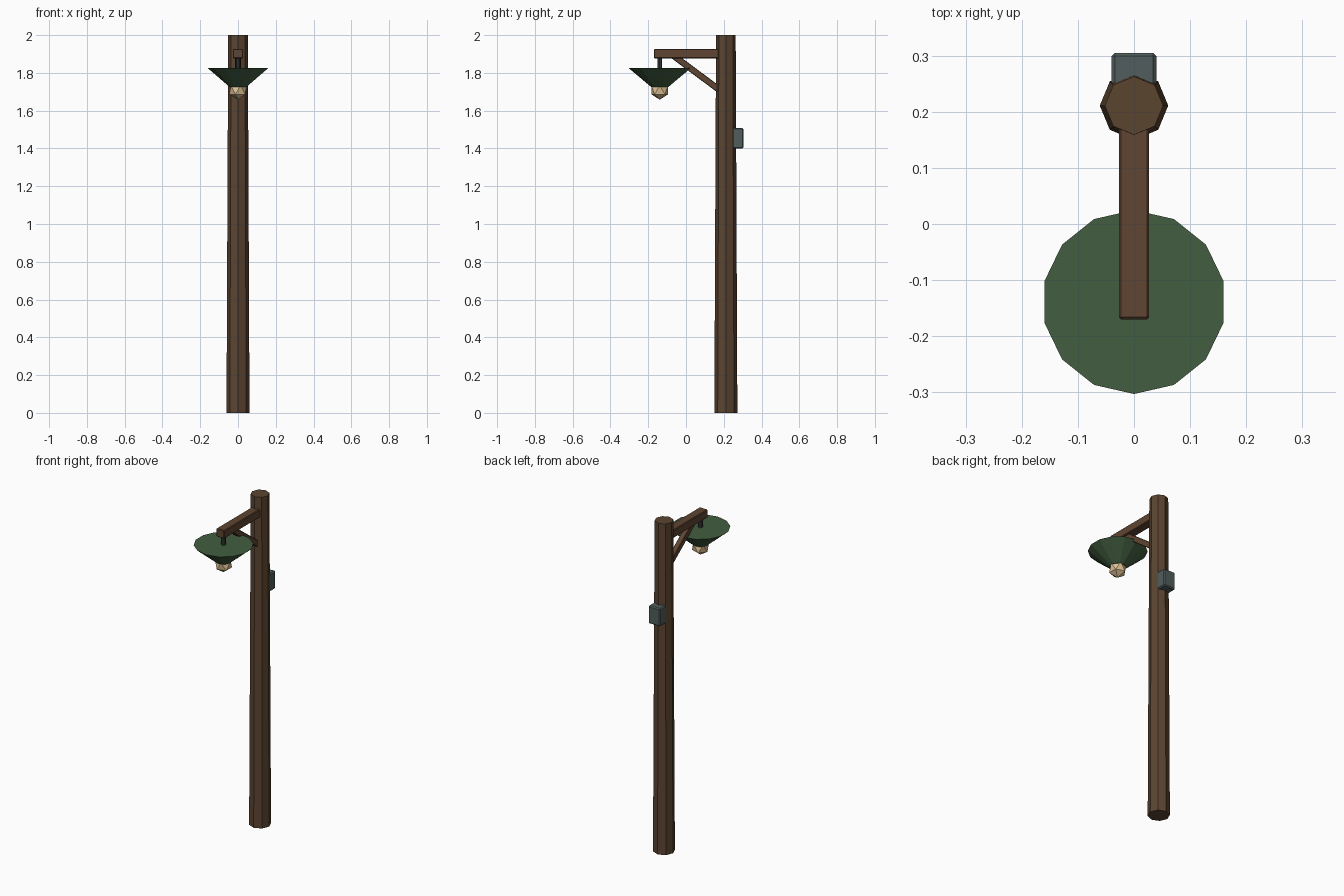
import bpy, math
from mathutils import Vector

if "Cube" in bpy.data.objects:
    bpy.data.objects.remove(bpy.data.objects["Cube"])


def material(name, color):
    m = bpy.data.materials.new(name)
    m.diffuse_color = (*color, 1)
    m.use_nodes = True
    m.node_tree.nodes["Principled BSDF"].inputs["Base Color"].default_value = m.diffuse_color
    return m


WOOD = material("dark_wood", (0.105, 0.058, 0.03))
ARM_WOOD = material("arm_wood", (0.115, 0.06, 0.032))
GREEN = material("green_enamel", (0.055, 0.11, 0.05))
METAL = material("dark_metal", (0.04, 0.045, 0.045))
BOX = material("box_metal", (0.085, 0.11, 0.11))
GLOW = material("warm_glass", (0.75, 0.55, 0.3))


def finish(name, mat):
    ob = bpy.context.object
    ob.name = name
    ob.data.materials.append(mat)
    return ob


def frustum(name, mat, sides, r_low, r_high, y, z0, z1):
    bpy.ops.mesh.primitive_cone_add(vertices=sides, radius1=r_low, radius2=r_high,
                                    depth=z1 - z0, location=(0, y, (z0 + z1) / 2))
    return finish(name, mat)


def block(name, mat, size, loc, tilt=0, bevel=0.004):
    bpy.ops.mesh.primitive_cube_add(size=1, location=loc, rotation=(tilt, 0, 0))
    ob = finish(name, mat)
    ob.scale = size
    bpy.ops.object.transform_apply(location=False, rotation=False, scale=True)
    if bevel:
        mod = ob.modifiers.new("soft_edges", 'BEVEL')
        mod.width = bevel
        mod.segments = 1
    return ob


POLE_Y, LAMP_Y = 0.211, -0.139

# Tapered octagonal pole
frustum("pole", WOOD, 8, 0.061, 0.052, POLE_Y, 0, 2)

# Horizontal arm
block("arm", ARM_WOOD, (0.054, 0.37, 0.05), (0, 0.015, 1.902))

# Diagonal brace between arm and pole
a, b = Vector((0, -0.068, 1.892)), Vector((0, 0.185, 1.704))
d = b - a
block("brace", ARM_WOOD, (0.032, d.length, 0.034), (a + b) / 2,
      tilt=math.atan2(d.z, d.y), bevel=0.003)

# Hanging stem, flared shade and bulb
frustum("stem", METAL, 8, 0.013, 0.013, LAMP_Y, 1.80, 1.89)
frustum("shade", GREEN, 14, 0.045, 0.164, LAMP_Y, 1.725, 1.825)
bpy.ops.mesh.primitive_ico_sphere_add(subdivisions=1, radius=0.052,
                                      location=(0, LAMP_Y, 1.71))
finish("bulb", GLOW)

# Junction box on the back of the pole
block("junction_box", BOX, (0.08, 0.06, 0.108), (0, 0.275, 1.454), bevel=0.006)
